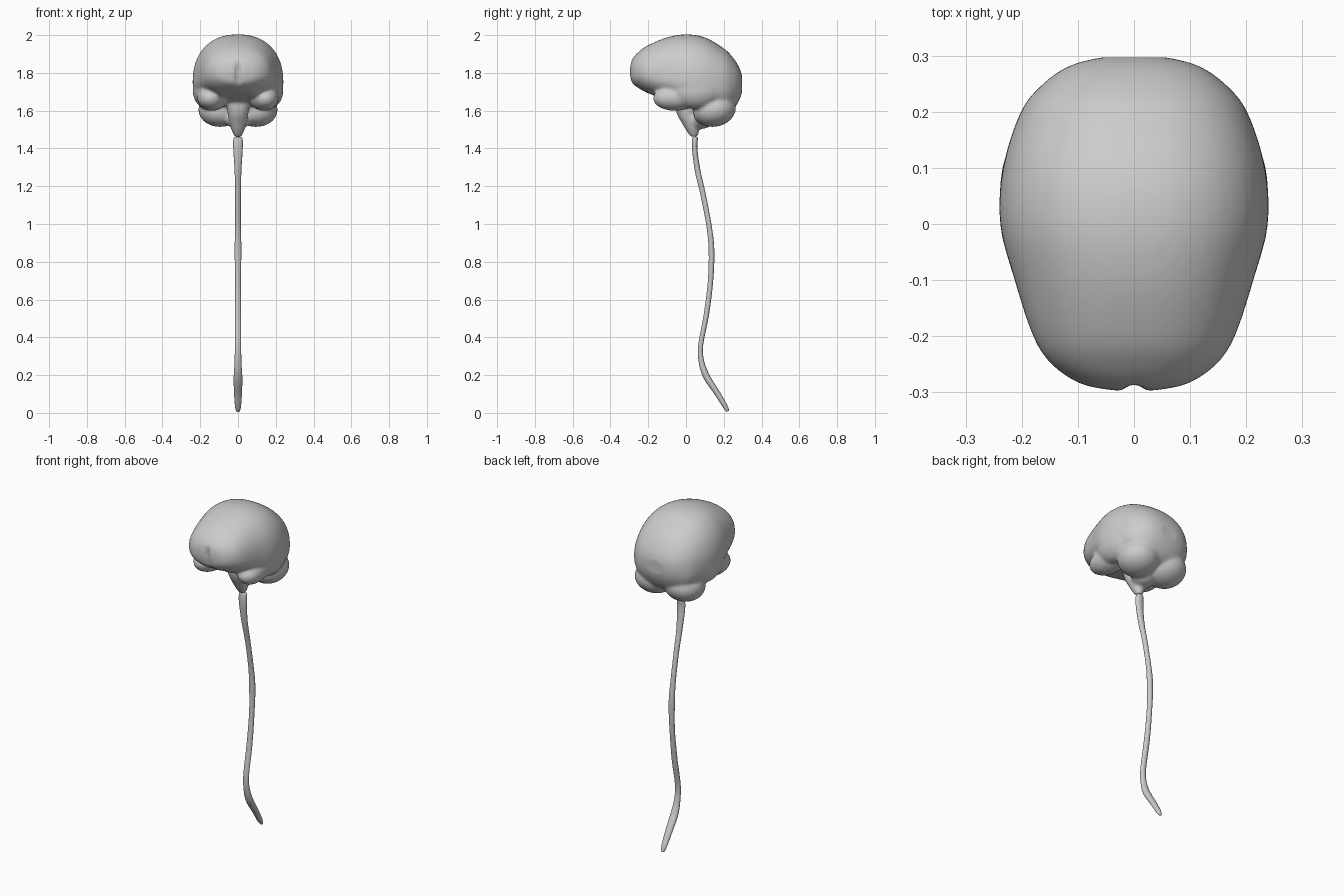
import bpy, bmesh, math
from mathutils import Vector, Matrix

if "Cube" in bpy.data.objects:
    bpy.data.objects.remove(bpy.data.objects["Cube"])


def spline(rows, steps):
    """Catmull-Rom interpolation through rows of numbers."""
    out = []
    for i in range(len(rows) - 1):
        a, b, c, d = (rows[max(0, min(len(rows) - 1, i + k))] for k in (-1, 0, 1, 2))
        for s in range(steps):
            t = s / steps
            out.append([0.5 * (2*q + (r-p)*t + (2*p-5*q+4*r-s4)*t*t + (3*q-p-3*r+s4)*t**3)
                        for p, q, r, s4 in zip(a, b, c, d)])
    return out + [list(rows[-1])]


def loft(bm, rings):
    """Skin a list of closed point rings and cap both ends."""
    vs = [[bm.verts.new(p) for p in ring] for ring in rings]
    n = len(vs[0])
    for a, b in zip(vs, vs[1:]):
        for i in range(n):
            j = (i + 1) % n
            bm.faces.new((a[i], a[j], b[j], b[i]))
    bm.faces.new(vs[0])
    bm.faces.new(vs[-1])


def ellipsoid(bm, c, r, tilt=0, turn=0):
    m = (Matrix.Translation(c) @ Matrix.Rotation(turn, 4, 'Z')
         @ Matrix.Rotation(tilt, 4, 'X') @ Matrix.Diagonal((*r, 1)))
    bmesh.ops.create_uvsphere(bm, u_segments=32, v_segments=20, radius=1, matrix=m)


def finish(name, bm):
    bmesh.ops.recalc_face_normals(bm, faces=bm.faces)
    me = bpy.data.meshes.new(name)
    bm.to_mesh(me)
    bm.free()
    ob = bpy.data.objects.new(name, me)
    bpy.context.collection.objects.link(ob)
    me.polygons.foreach_set("use_smooth", [True] * len(me.polygons))
    return ob


def power(v, e):
    return math.copysign(abs(v) ** e, v)


def tube_rings(path, sides):
    """Elliptical rings square to a path of (y, z, half width, half depth)."""
    rings = []
    for i, (y, z, rx, rd) in enumerate(path):
        a, b = path[max(i-1, 0)], path[min(i+1, len(path)-1)]
        t = Vector((0, b[0]-a[0], b[1]-a[1])).normalized()
        n = Vector((0, -t.z, t.y))
        rings.append([Vector((0, y, z)) + Vector((rx*math.cos(k), 0, 0)) + n*rd*math.sin(k)
                      for k in (2*math.pi*s/sides for s in range(sides))])
    return rings


# Cerebrum: sections along y as (y, half width, bottom z, top z, widest z)
sections = [(-.297, .035, 1.785, 1.83, 1.81), (-.285, .095, 1.745, 1.872, 1.80),
            (-.25, .147, 1.718, 1.912, 1.80), (-.2, .18, 1.692, 1.947, 1.79),
            (-.1, .213, 1.66, 1.988, 1.77), (0, .239, 1.63, 2.004, 1.75),
            (.1, .234, 1.60, 1.988, 1.74), (.2, .202, 1.58, 1.93, 1.73),
            (.25, .162, 1.605, 1.88, 1.73), (.282, .115, 1.655, 1.828, 1.74),
            (.297, .06, 1.70, 1.785, 1.745)]
brain = bmesh.new()
rings = []
for y, w, zb, zt, zm in spline(sections, 4):
    ring = []
    for s in range(48):
        a = 2 * math.pi * s / 48
        h = zt - zm if math.sin(a) > 0 else zm - zb
        ring.append((w * power(math.cos(a), .88), y, zm + h * power(math.sin(a), .88)))
    rings.append(ring)
loft(brain, rings)

# Temporal lobes, orbital bulges and cerebellum on both sides
for s in (-1, 1):
    ellipsoid(brain, (s*.135, -.045, 1.672), (.08, .13, .072), .08, s*.15)
    ellipsoid(brain, (s*.165, .05, 1.71), (.075, .14, .10))
    ellipsoid(brain, (s*.07, -.15, 1.715), (.06, .09, .04), -.3)
    ellipsoid(brain, (s*.095, .15, 1.605), (.115, .115, .09), .2)

# Brain stem
stem = [(-.02, 1.68, .07, .04), (-.005, 1.61, .058, .05), (.02, 1.55, .05, .045),
        (.036, 1.50, .036, .034), (.046, 1.462, .019, .019)]
loft(brain, tube_rings(spline(stem, 4), 24))
ellipsoid(brain, (0, .09, 1.56), (.07, .08, .055), .3)

ob = finish("brain", brain)
m = ob.modifiers.new("fuse", 'REMESH')
m.mode, m.voxel_size, m.use_smooth_shade = 'VOXEL', .009, True
m = ob.modifiers.new("soften", 'SMOOTH')
m.factor, m.iterations = .5, 7
dg = bpy.context.evaluated_depsgraph_get()
ob.data = bpy.data.meshes.new_from_object(ob.evaluated_get(dg))
ob.data.name = "brain"
ob.modifiers.clear()

# Shallow cleft between the frontal lobes
for v in ob.data.vertices:
    if v.co.y < -.15:
        v.co.y += .016 * math.exp(-(v.co.x/.014)**2 - ((v.co.z-1.79)/.06)**4)

# Spinal cord with its double curve
cord = [(.048, 1.462, .014, .010), (.048, 1.452, .024, .015), (.046, 1.40, .025, .014),
        (.062, 1.28, .018, .015), (.09, 1.16, .015, .014), (.122, .99, .015, .014),
        (.135, .86, .018, .015), (.130, .70, .015, .014), (.108, .52, .017, .014),
        (.078, .36, .017, .013), (.082, .27, .018, .015), (.11, .19, .023, .018),
        (.165, .105, .021, .015), (.207, .035, .016, .013), (.222, .008, .009, .007)]
cb = bmesh.new()
loft(cb, tube_rings(spline(cord, 4), 20))
finish("spinal_cord", cb)
